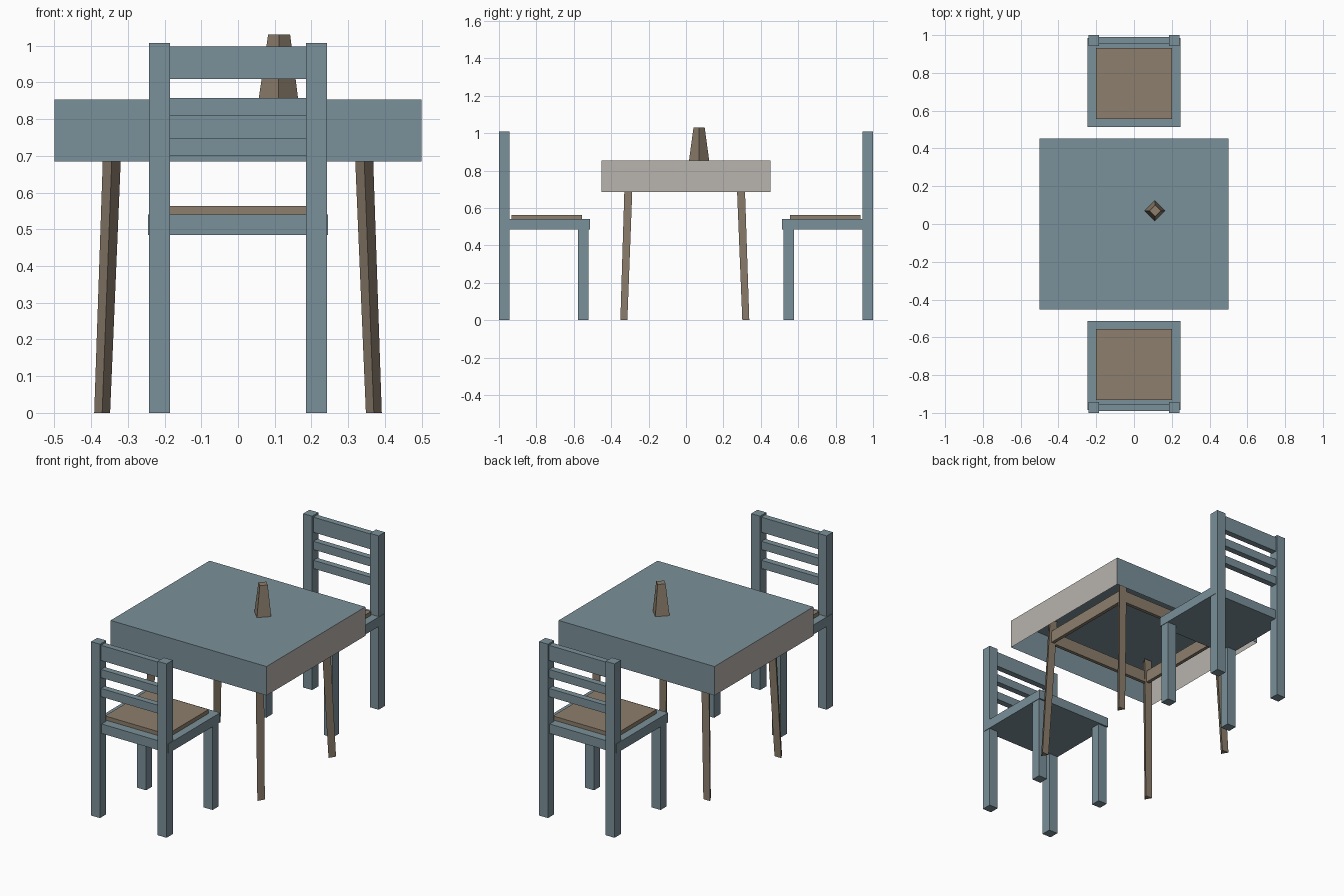
import bpy, bmesh, math
from mathutils import Vector

default = bpy.data.objects.get("Cube")
if default:
    bpy.data.objects.remove(default, do_unlink=True)


def material(name, rgb):
    m = bpy.data.materials.new(name)
    m.use_nodes = True
    color = (*rgb, 1)
    m.diffuse_color = color
    m.node_tree.nodes["Principled BSDF"].inputs["Base Color"].default_value = color
    return m


BLUE = material("slate blue", (0.195, 0.279, 0.319))
BROWN = material("warm brown", (0.262, 0.209, 0.15))
GREY = material("pale grey", (0.479, 0.451, 0.423))


def finish(name, bm, *mats):
    bmesh.ops.recalc_face_normals(bm, faces=bm.faces)
    mesh = bpy.data.meshes.new(name)
    bm.to_mesh(mesh)
    bm.free()
    for m in mats:
        mesh.materials.append(m)
    obj = bpy.data.objects.new(name, mesh)
    bpy.context.collection.objects.link(obj)
    return obj


def box_mesh(lo, hi):
    lo, hi = Vector(lo), Vector(hi)
    bm = bmesh.new()
    bmesh.ops.create_cube(bm, size=1)
    bmesh.ops.scale(bm, vec=hi - lo, verts=bm.verts)
    bmesh.ops.translate(bm, vec=(lo + hi) / 2, verts=bm.verts)
    return bm


def box(name, lo, hi, mat):
    return finish(name, box_mesh(lo, hi), mat)


def taper(name, sides, base, top, r_base, r_top, turn, mat):
    """Straight or leaning tapered prism between two centres."""
    bm = bmesh.new()
    rings = []
    for centre, r in ((base, r_base), (top, r_top)):
        ring = []
        for i in range(sides):
            a = turn + math.tau * i / sides
            ring.append(bm.verts.new(Vector(centre) + Vector((r * math.cos(a), r * math.sin(a), 0))))
        rings.append(ring)
        bm.faces.new(ring)
    for i in range(sides):
        j = (i + 1) % sides
        bm.faces.new((rings[0][i], rings[0][j], rings[1][j], rings[1][i]))
    return finish(name, bm, mat)


# Table cover: an open-bottomed shell with pale ends
bm = box_mesh((-0.5, -0.453, 0.685), (0.5, 0.453, 0.853))
bm.normal_update()
bmesh.ops.delete(bm, geom=[f for f in bm.faces if f.normal.z < -0.5], context="FACES_ONLY")
for f in bm.faces:
    f.material_index = 1 if abs(f.normal.x) > 0.5 else 0
finish("table_cover", bm, BLUE, GREY)

# Three-sided splayed table legs
for sx, side in ((1, "left"), (-1, "right")):
    for sy, end in ((-1, "front"), (1, "back")):
        taper(f"table_leg_{end}_{side}", 3, (sx * 0.37, sy * 0.326, 0), (sx * 0.338, sy * 0.296, 0.84),
              0.025, 0.029, -math.pi / 2, BROWN)

# Apron boards joining the legs beneath the cover
for s, end, side in ((-1, "front", "right"), (1, "back", "left")):
    y0, y1 = sorted((s * 0.29, s * 0.31))
    box(f"apron_{end}", (-0.35, y0, 0.70), (0.35, y1, 0.77), BROWN)
    x0, x1 = sorted((s * 0.33, s * 0.35))
    box(f"apron_{side}", (x0, -0.29, 0.70), (x1, 0.29, 0.77), BROWN)

# Vase on the table
taper("vase", 4, (0.11, 0.07, 0.853), (0.112, 0.07, 1.03), 0.054, 0.03, 0, BROWN)


# Two chairs facing the table
def chair(s, tag):
    def part(name, x0, x1, y0, y1, z0, z1, mat=BLUE):
        ya, yb = sorted((s * y0, s * y1))
        box(f"{tag}_chair_{name}", (x0, ya, z0), (x1, yb, z1), mat)

    for sx, side in ((1, "left"), (-1, "right")):
        x0, x1 = sorted((sx * 0.185, sx * 0.242))
        part(f"post_{side}", x0, x1, 0.943, 1, 0, 1.008)
        part(f"leg_{side}", x0, x1, 0.522, 0.578, 0, 0.49)
    part("seat", -0.245, 0.245, 0.513, 0.985, 0.485, 0.54)
    part("cushion", -0.2, 0.2, 0.555, 0.933, 0.54, 0.563, BROWN)
    for i, (z0, z1) in enumerate(((0.70, 0.748), (0.81, 0.858), (0.91, 0.998))):
        part(f"back_rail_{i + 1}", -0.19, 0.19, 0.955, 0.99, z0, z1)


chair(-1, "front")
chair(1, "back")
